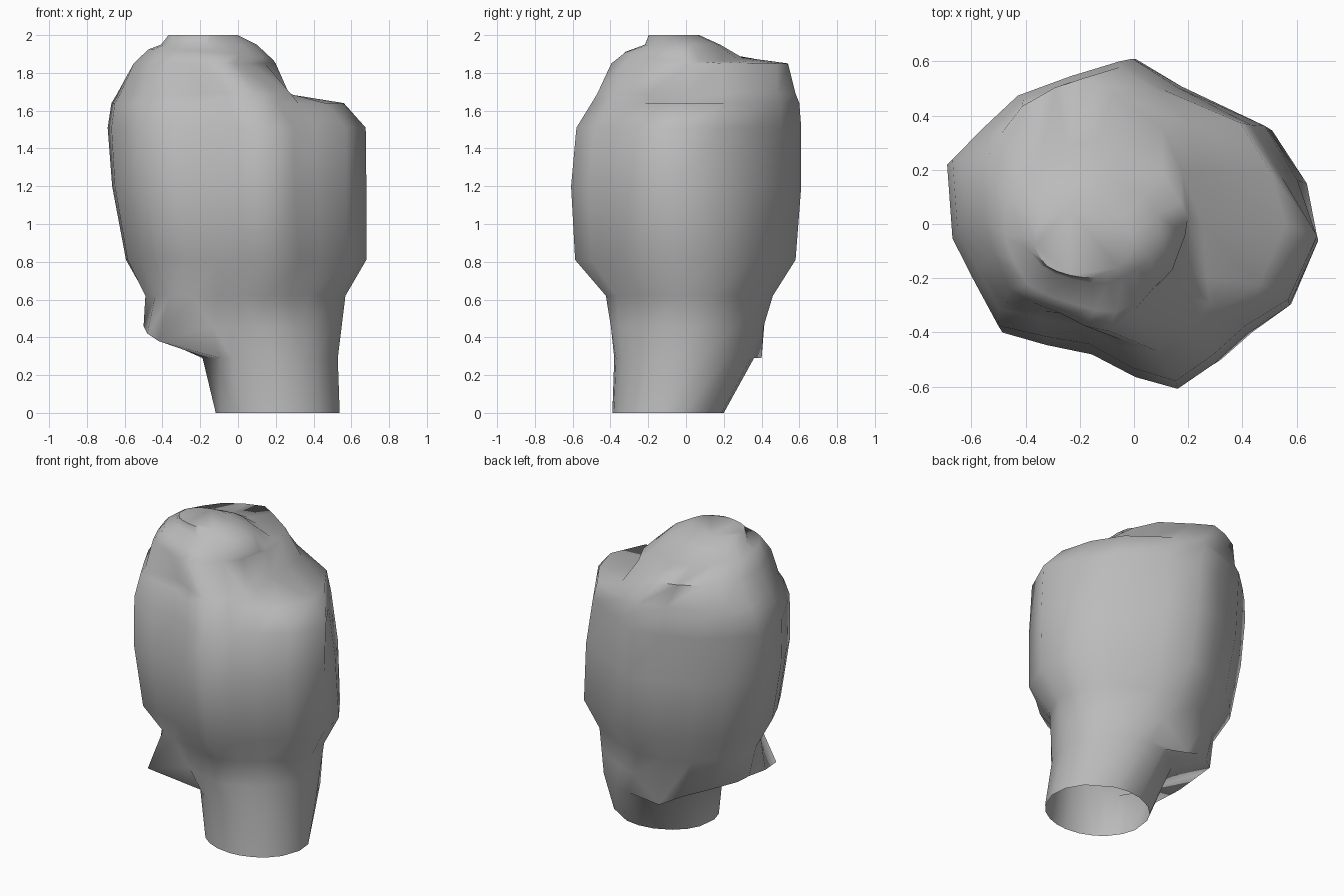
import bpy, bmesh
from math import cos, sin, atan2
from mathutils import Vector

cube = bpy.data.objects.get("Cube")
if cube:
    bpy.data.objects.remove(cube)

# Lumpy outline of the body, seen from above
OUTLINE = [(.69, -.06), (.64, .16), (.5, .36), (.17, .5), (0, .61), (-.2, .55),
           (-.42, .47), (-.56, .34), (-.69, .21), (-.67, -.07), (-.59, -.23),
           (-.5, -.4), (-.33, -.44), (-.16, -.47), (0, -.56), (.16, -.61),
           (.3, -.51), (.42, -.4), (.58, -.3)]

# Edge of the overhang, from the back round to the front right
OVERHANG = [(-.08, .4, .29), (-.22, .34, .36), (-.36, .25, .41), (-.48, .14, .45),
            (-.5, .05, .46), (-.48, -.15, .42), (-.42, -.35, .38)]

# Height, x range, y range, roundness, then optional tilt and left wall
STEM = [
    (0, -.12, .54, -.39, .20, 1),
    (.29, -.19, .53, -.38, .36, 1),
]
BODY = [
    (.62, -.50, .57, -.43, .46, .5),
    (.81, -.60, .68, -.59, .58, .2),
    (1.2, -.67, .68, -.61, .61, .1, 0, .70),
    (1.51, -.69, .68, -.58, .61, 0, 0, .65),
    (1.64, -.67, .56, -.50, .60, 0, 0, .62),      # side shelf
    (1.69, -.64, .54, -.47, .58, 0, 0, .25, .1),  # foot of the crown
    (1.85, -.56, .20, -.40, .54, .4),
    (1.88, -.48, .19, -.33, .31, .6, .3),         # back ledge
    (1.95, -.41, .10, -.22, .18, .8),
    (2, -.37, 0, -.2, .07, .8),
]


def ring(z, x0, x1, y0, y1, roundness, tilt=0, wall=1, slope=.6):
    points = []
    for px, py in OUTLINE:
        a = atan2(py / .61, px / .69)
        u = px / .69 * (1 - roundness) + cos(a) * roundness
        v = py / .61 * (1 - roundness) + sin(a) * roundness
        y = (y0 + y1) / 2 + v * (y1 - y0) / 2
        x = min(wall - slope * y, (x0 + x1) / 2 + u * (x1 - x0) / 2)
        points.append(Vector((x, y, z - tilt * (.29 * x + .2 * y))))
    return points


stem = [ring(*row) for row in STEM]
body = [ring(*row) for row in BODY]

# The overhang sticks out at the back and right; elsewhere stem runs into body
lip = [low.lerp(high, .5) for low, high in zip(stem[-1], body[0])]
start = OUTLINE.index((-.2, .55))
for i, point in enumerate(OVERHANG):
    lip[start + i] = Vector(point)

# Loft the rings, leaving the foot open
bm = bmesh.new()
loops = [[bm.verts.new(p) for p in points] for points in stem + [lip] + body]
count = len(OUTLINE)
for low, high in zip(loops, loops[1:]):
    for i in range(count):
        j = (i + 1) % count
        bm.faces.new((low[i], low[j], high[j], high[i]))
bm.faces.new(loops[-1])
mesh = bpy.data.meshes.new("boulder_on_stem")
bm.to_mesh(mesh)
bm.free()

# Plain grey stone
stone = bpy.data.materials.new("grey_stone")
stone.use_nodes = True
grey = (.5, .5, .5, 1)
stone.diffuse_color = grey
stone.node_tree.nodes["Principled BSDF"].inputs["Base Color"].default_value = grey
mesh.materials.append(stone)

boulder = bpy.data.objects.new("boulder_on_stem", mesh)
bpy.context.collection.objects.link(boulder)
bpy.context.view_layer.objects.active = boulder
boulder.select_set(True)
bpy.ops.object.shade_smooth_by_angle(angle=1.2)
